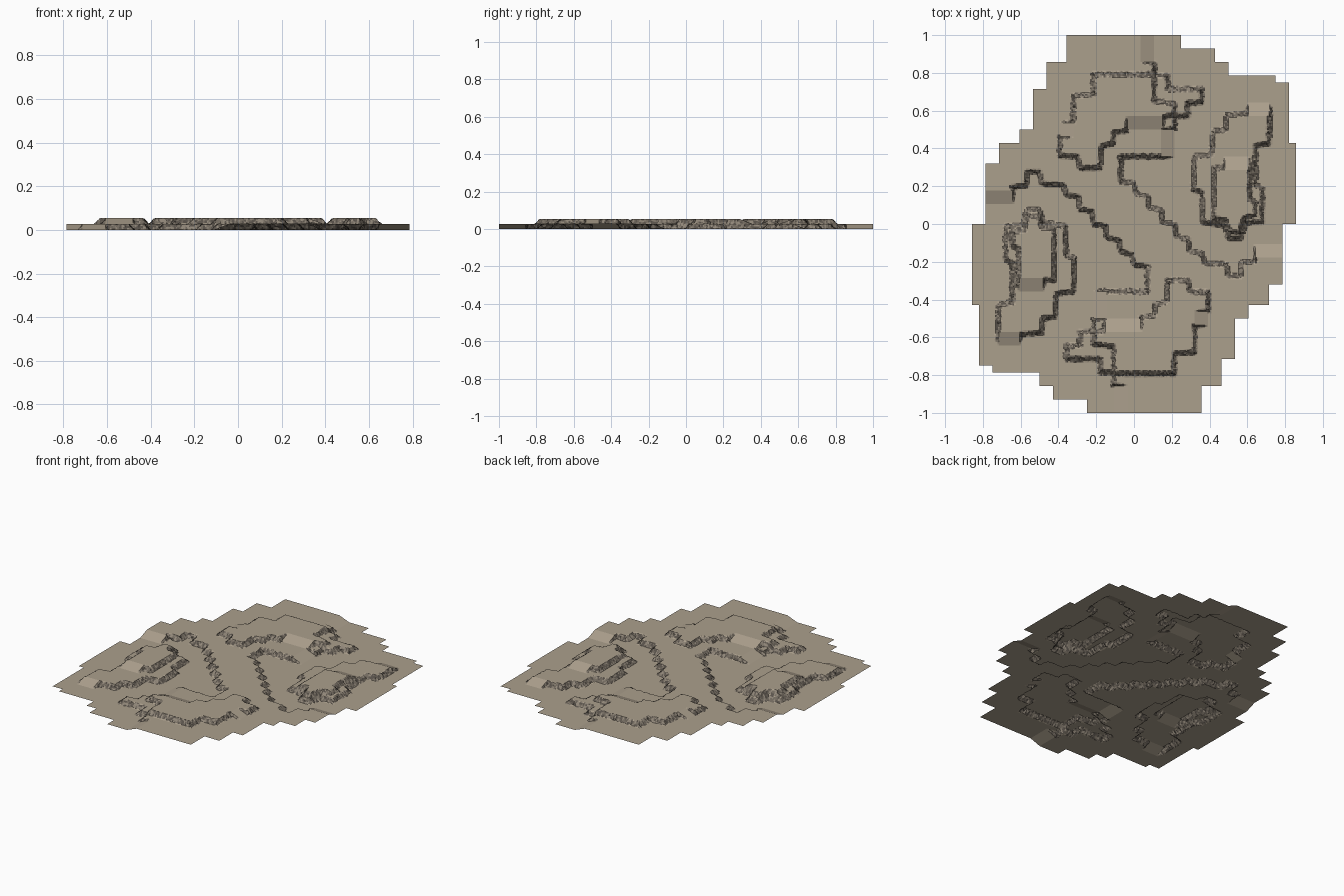
import bpy, bmesh, random
from math import hypot

if "Cube" in bpy.data.objects:
    bpy.data.objects.remove(bpy.data.objects["Cube"])

random.seed(4)
U = 1 / 28          # layout unit: half a map tile
STEP = 4            # grid cells per layout unit
LEVEL = 0.0272      # height of one terrace
HALF = 0.36         # half width of a cliff, in layout units


def turned(pts):
    """Same points rotated half a turn: the map is point symmetric."""
    return [(-x, -y) for x, y in pts]


# Map border (right half, rotated for the left half)
edge = [(-10, 28), (7, 28), (7, 26), (12, 26), (12, 24), (14, 24), (14, 22), (21, 22),
        (21, 21), (23, 21), (23, 12), (24, 12), (24, 0), (22, 0), (22, -9), (20, -9),
        (20, -12), (17, -12), (17, -14), (15, -14), (15, -20), (13, -20), (13, -24), (10, -24)]
border = edge + turned(edge)

# Middle terrace: wide diagonal band
band_edge = [(2, 30), (2, 24), (3, 24), (3, 22), (5, 22), (5, 20), (10, 20), (10, 18), (8, 18),
             (8, 16), (6, 16), (6, 14), (5, 14), (5, 10), (-2, 10), (-2, 6.3), (0, 6), (0.3, 4.6),
             (2, 4), (2.2, 2.5), (4, 2), (4.2, 0.3), (6, 0), (6.2, -1.8), (8, -2.2), (8.2, -4),
             (10, -4.3), (10.5, -5.8), (13.7, -6), (14, -7.7), (15.8, -7.7), (16, -5.7),
             (18, -5.5), (18, -4), (30, -4), (30, -30)]
band = band_edge + turned(band_edge)

# Raised plateaus (each also appears rotated)
back_plateau = [(-6, 22.2), (3, 22.2), (3, 18.2), (6, 17.8), (6, 16.2), (4.3, 15.8), (4.3, 15),
                (-1, 15), (-1, 13.9), (-3, 13.5), (-3.1, 12), (-4.8, 11.5), (-5, 8.3), (-8, 8.3),
                (-8.3, 10), (-11, 10.1), (-11, 13), (-10, 13), (-10, 15), (-9, 15), (-9, 19),
                (-6, 19.2)]
side_lower = [(17, 17), (17, 16.4), (13.7, 16.1), (13.5, 14), (11.7, 13.8), (11.5, 10.3), (9, 10),
              (8.8, 5), (10, 4.7), (10.2, 0.3), (13.4, -0.3), (14, -2.1), (15.8, -2.1),
              (16.6, 0.2), (19, 0.3), (19, 5.2), (18, 5.9), (18, 11.6), (20, 12), (20.2, 17)]
side_upper = [(13.5, 8.3), (11.9, 8.3), (11.8, 0.8), (13.6, 0.6), (14.2, -1.2), (15.7, -1.2),
              (16.3, 0.9), (18, 1.3), (18, 3.2), (17.2, 3.6), (17.2, 9), (13.5, 9)]

# Ramps: x0, x1, y0, y1, uphill x, uphill y, lower level
ramps = [(1, 3, 24, 28, -1, 0, 0), (4, 6, 10, 14, -1, 0, 0), (18, 22, -5, -3, 0, -1, 0),
         (-1, 4.25, 14, 16, 0, 1, 1), (-11, -9, 13, 15, 1, 0, 1),
         (17, 20, 16, 18, 0, -1, 0), (13.5, 17, 8, 10, 0, -1, 1)]


def inside(x, y, poly):
    hit = False
    for (ax, ay), (bx, by) in zip(poly, poly[1:] + poly[:1]):
        if (ay > y) != (by > y) and x < ax + (y - ay) * (bx - ax) / (by - ay):
            hit = not hit
    return hit


def terrace(x, y, poly):
    """0 outside, 1 inside, sloped across the outline."""
    xs, ys = zip(*poly)
    if not (min(xs) - 1 < x < max(xs) + 1 and min(ys) - 1 < y < max(ys) + 1):
        return 0
    near = HALF
    for (ax, ay), (bx, by) in zip(poly, poly[1:] + poly[:1]):
        if not (min(ax, bx) - HALF < x < max(ax, bx) + HALF
                and min(ay, by) - HALF < y < max(ay, by) + HALF):
            continue
        dx, dy = bx - ax, by - ay
        t = max(0, min(1, ((x - ax) * dx + (y - ay) * dy) / (dx * dx + dy * dy)))
        near = min(near, hypot(x - ax - t * dx, y - ay - t * dy))
    return 0.5 + (near if inside(x, y, poly) else -near) / (2 * HALF)


def surface(i, j):
    """Position of a grid point; cliff points are roughened like rock."""
    x, y = i / STEP, j / STEP
    for s in (1, -1):
        px, py = x * s, y * s
        for x0, x1, y0, y1, ux, uy, low in ramps:
            if x0 <= px <= x1 and y0 <= py <= y1:
                tx, ty = (px - x0) / (x1 - x0), (py - y0) / (y1 - y0)
                t = tx if ux > 0 else 1 - tx if ux < 0 else ty if uy > 0 else 1 - ty
                return x * U, y * U, (low + t) * LEVEL
    parts = [terrace(x, y, band)]
    for s in (1, -1):
        parts += [terrace(x * s, y * s, p) for p in (back_plateau, side_lower, side_upper)]
    z = sum(parts) * LEVEL
    if any(0.02 < p < 0.98 for p in parts):
        r = 0.0028
        return (x * U + random.uniform(-r, r), y * U + random.uniform(-r, r),
                max(0, min(2 * LEVEL, z + random.uniform(-r, r))))
    return x * U, y * U, z


# Walk the grid, sorting each cell into ground or cliff
points = {}
cells = {"ground": [], "cliffs": []}
for i in range(-24 * STEP, 24 * STEP):
    for j in range(-28 * STEP, 28 * STEP):
        if not inside((i + 0.5) / STEP, (j + 0.5) / STEP, border):
            continue
        quad = [(i, j), (i + 1, j), (i + 1, j + 1), (i, j + 1)]
        for k in quad:
            if k not in points:
                points[k] = surface(*k)
        zs = [points[k][2] for k in quad]
        cells["cliffs" if max(zs) - min(zs) > 0.0048 else "ground"].append(quad)


def material(name, rgb):
    m = bpy.data.materials.new(name)
    m.diffuse_color = (*rgb, 1)
    m.use_nodes = True
    m.node_tree.nodes["Principled BSDF"].inputs["Base Color"].default_value = m.diffuse_color
    return m


def build(name, quads, mats):
    bm = bmesh.new()
    verts = {}
    for quad in quads:
        for k in quad:
            if k not in verts:
                verts[k] = bm.verts.new(points[k])
        f = bm.faces.new([verts[k] for k in quad])
        f.material_index = random.randrange(len(mats))
    mesh = bpy.data.meshes.new(name)
    bm.to_mesh(mesh)
    bm.free()
    for m in mats:
        mesh.materials.append(m)
    bpy.context.collection.objects.link(bpy.data.objects.new(name, mesh))


build("ground", cells["ground"], [material("sand", (0.41, 0.35, 0.265))])
build("cliffs", cells["cliffs"], [material("dark_rock", (0.10, 0.085, 0.07)),
                                  material("rock", (0.17, 0.145, 0.115)),
                                  material("pale_rock", (0.28, 0.24, 0.19))])
